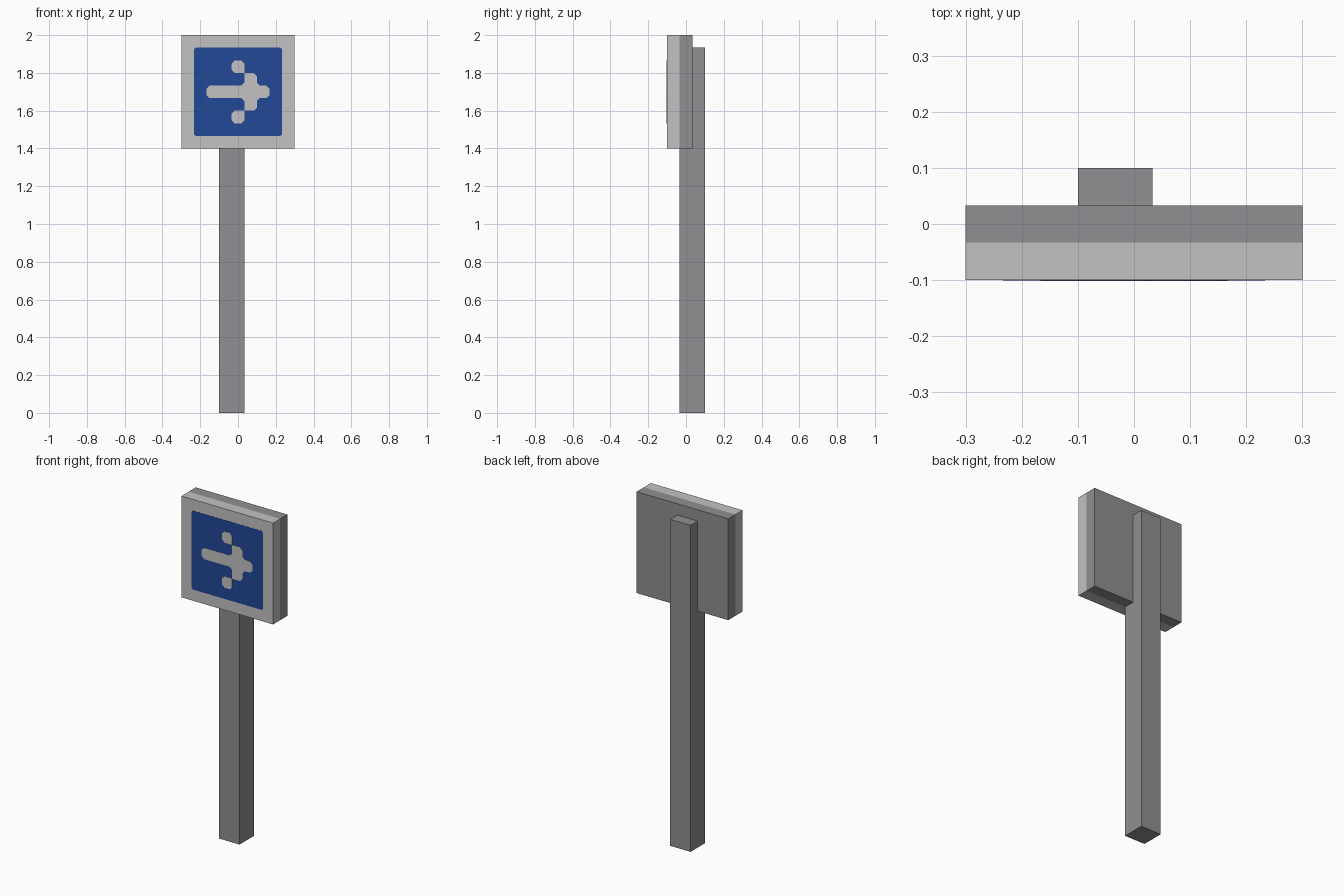
import bpy, bmesh
from mathutils import Vector

if "Cube" in bpy.data.objects:
    bpy.data.objects.remove(bpy.data.objects["Cube"], do_unlink=True)

U = 1 / 15  # grid unit shared by all parts
SIGN_Z = 1.7  # centre height of the panel
FRONT_Y = -1.5 * U


def make_material(name, srgb):
    linear = [((c / 255 + 0.055) / 1.055) ** 2.4 for c in srgb]
    mat = bpy.data.materials.new(name)
    mat.use_nodes = True
    mat.diffuse_color = (*linear, 1)
    mat.node_tree.nodes["Principled BSDF"].inputs["Base Color"].default_value = (*linear, 1)
    return mat


light_grey = make_material("light grey", (194, 194, 194))
dark_grey = make_material("dark grey", (144, 144, 147))
blue = make_material("sign blue", (34, 72, 150))


def finish(name, bm, *mats):
    bmesh.ops.recalc_face_normals(bm, faces=bm.faces)
    mesh = bpy.data.meshes.new(name)
    bm.to_mesh(mesh)
    bm.free()
    for mat in mats:
        mesh.materials.append(mat)
    obj = bpy.data.objects.new(name, mesh)
    bpy.context.collection.objects.link(obj)
    return obj


def box(lo, hi):
    bm = bmesh.new()
    bmesh.ops.create_cube(bm, size=1)
    lo, hi = Vector(lo), Vector(hi)
    for v in bm.verts:
        v.co = (lo + hi) / 2 + v.co * (hi - lo)
    return bm


def plate(name, outlines, depth, chamfer, mat, sharp=()):
    """Thin plate on the panel front; outlines are in grid units from its centre."""
    bm = bmesh.new()
    corners = []
    for outline in outlines:
        verts = [bm.verts.new((x * U, FRONT_Y - depth, SIGN_Z + z * U)) for x, z in outline]
        bm.faces.new(verts)
        corners += [v for v, p in zip(verts, outline) if p not in sharp]
    # Clip the corners, then give the plate thickness
    bmesh.ops.bevel(bm, geom=corners, offset=chamfer, segments=1, affect='VERTICES')
    solid = bmesh.ops.extrude_face_region(bm, geom=bm.faces[:])
    for v in solid["geom"]:
        if isinstance(v, bmesh.types.BMVert):
            v.co.y = FRONT_Y
    return finish(name, bm, mat)


# Square post, offset to one side behind the panel
finish("post", box((-1.5 * U, -0.5 * U, 0), (0.5 * U, 1.5 * U, 29 * U)), dark_grey)

# Panel: light front half, dark back half
bm = box((-4.5 * U, FRONT_Y, 21 * U), (4.5 * U, 0.5 * U, 30 * U))
bmesh.ops.bisect_plane(bm, geom=bm.verts[:] + bm.edges[:] + bm.faces[:],
                       plane_co=(0, -0.5 * U, 0), plane_no=(0, 1, 0))
for face in bm.faces:
    face.material_index = int(face.calc_center_median().y > -0.5 * U)
finish("sign_panel", bm, light_grey, dark_grey)

# Blue field
plate("blue_field", [[(-3.5, -3.5), (3.5, -3.5), (3.5, 3.5), (-3.5, 3.5)]],
      0.001, 0.008, blue)

# Arrow: shaft and stepped head, with a square barb above and below
upper = [(-2.5, 0.5), (0.5, 0.5), (0.5, 1.5), (1.5, 1.5), (1.5, 0.5), (2.5, 0.5)]
barb = [(-0.5, 1.5), (0.5, 1.5), (0.5, 2.5), (-0.5, 2.5)]


def flip(points):
    return [(x, -z) for x, z in reversed(points)]


plate("arrow", [upper + flip(upper), barb, flip(barb)], 0.002, 0.016, light_grey,
      sharp=[(0.5, 1.5), (0.5, -1.5)])
